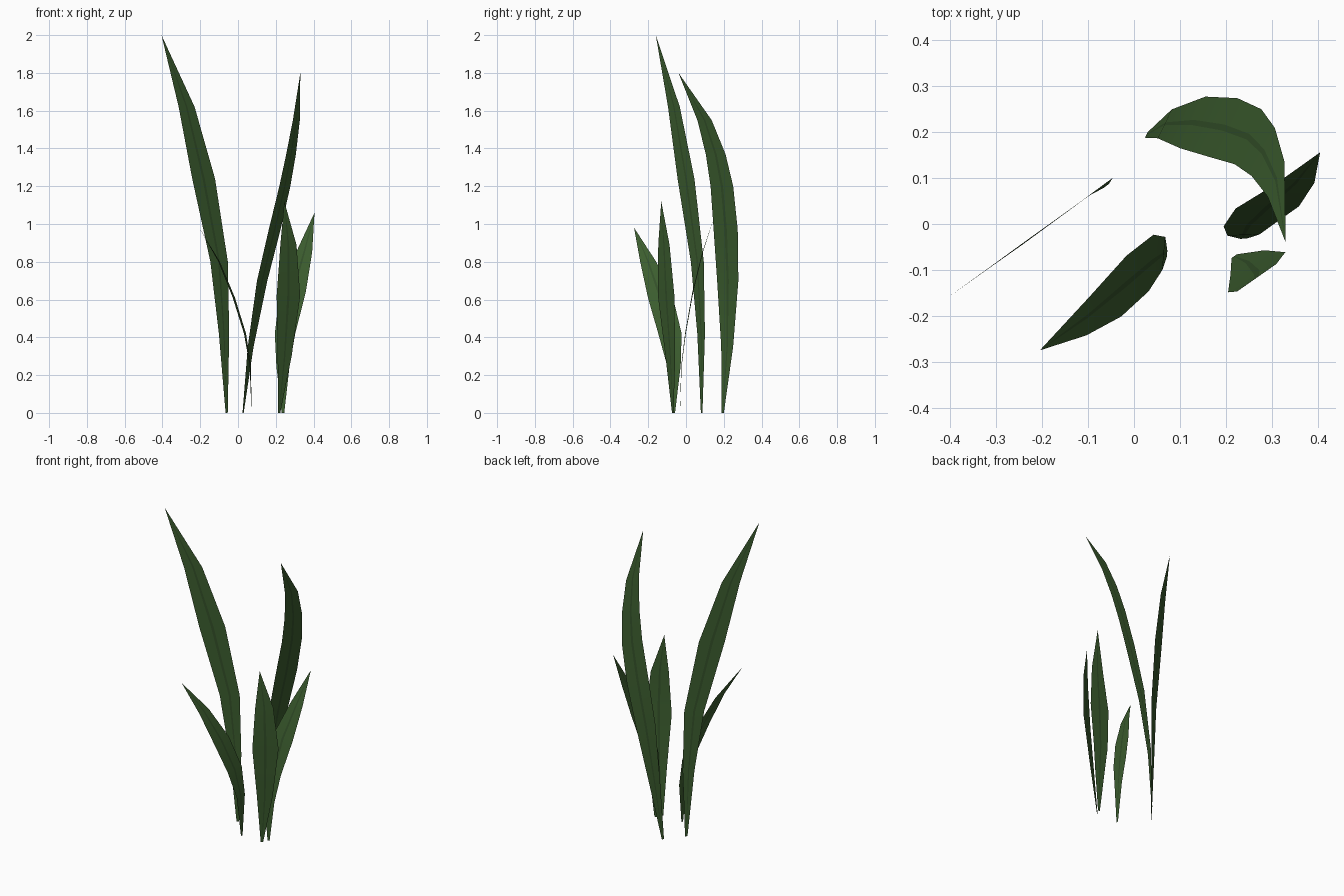
import bpy, bmesh, math
from mathutils import Vector

if "Cube" in bpy.data.objects:
    bpy.data.objects.remove(bpy.data.objects["Cube"])


def material(name, color):
    m = bpy.data.materials.new(name)
    m.diffuse_color = color
    m.use_nodes = True
    m.node_tree.nodes["Principled BSDF"].inputs["Base Color"].default_value = m.diffuse_color
    return m


green = material("leaf_green", (0.045, 0.11, 0.028, 1))
dark = material("midrib_green", (0.033, 0.08, 0.022, 1))


def leaf(name, angle, path):
    """Flat blade: path of (x, y, z, width), widened along a horizontal direction."""
    side = Vector((math.cos(math.radians(angle)), math.sin(math.radians(angle)), 0))
    bm = bmesh.new()
    rows = []
    for x, y, z, w in path:
        rows.append([bm.verts.new(Vector((x, y, z)) + side * w * f)
                     for f in (-0.5, -0.05, 0.05, 0.5)])
    for a, b in zip(rows, rows[1:]):
        for i in range(3):
            f = bm.faces.new((a[i], a[i + 1], b[i + 1], b[i]))
            f.material_index = 1 if i == 1 else 0
            f.smooth = True
    # close the pointed tip
    bmesh.ops.remove_doubles(bm, verts=rows[-1], dist=0.0005)
    me = bpy.data.meshes.new(name)
    bm.to_mesh(me)
    bm.free()
    me.materials.append(green)
    me.materials.append(dark)
    ob = bpy.data.objects.new(name, me)
    bpy.context.collection.objects.link(ob)


# tall blade leaning left
leaf("tall_leaf_left", 36.5, [
    (-.06, .083, 0, .014), (-.074, .08, .42, .068), (-.1, .06, .8, .115),
    (-.182, 0, 1.24, .15), (-.272, -.064, 1.62, .105), (-.405, -.16, 2, 0)])
# tall blade arching at the back right
leaf("tall_leaf_back", 64, [
    (.027, .194, 0, .014), (.067, .218, .35, .07), (.128, .221, .7, .125),
    (.194, .21, .97, .142), (.248, .19, 1.2, .133), (.281, .157, 1.37, .116),
    (.309, .098, 1.55, .084), (.33, -.04, 1.8, 0)])
# three short blades
leaf("short_leaf_left", 85, [
    (.072, -.065, 0, .014), (.065, -.064, .25, .072), (.037, -.085, .42, .124),
    (-.022, -.135, .61, .133), (-.1, -.2, .8, .085), (-.205, -.275, .98, 0)])
leaf("short_leaf_front", 35, [
    (.218, -.07, 0, .014), (.247, -.083, .3, .09), (.267, -.105, .62, .152),
    (.267, -.117, .89, .104), (.245, -.131, 1.12, 0)])
leaf("short_leaf_right", 2, [
    (.238, -.032, 0, .014), (.238, -.024, .25, .07), (.249, -.003, .42, .108),
    (.29, .036, .64, .138), (.35, .088, .85, .085), (.405, .156, 1.06, 0)])
